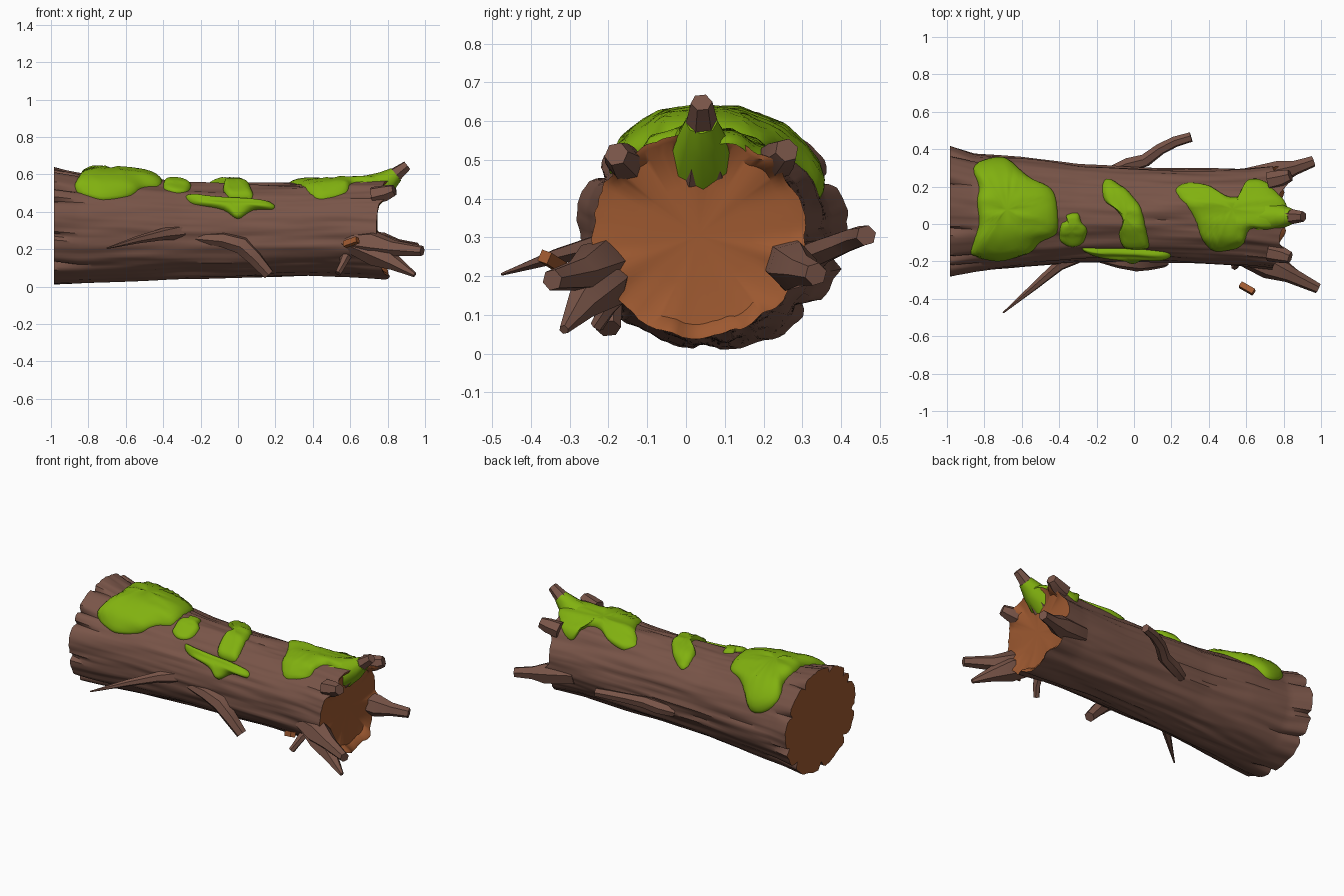
import bpy, bmesh, math
from mathutils import Vector, noise

if "Cube" in bpy.data.objects:
    bpy.data.objects.remove(bpy.data.objects["Cube"])

def material(name, rgb):
    m = bpy.data.materials.new(name)
    m.diffuse_color = (*rgb, 1)
    m.use_nodes = True
    m.node_tree.nodes["Principled BSDF"].inputs["Base Color"].default_value = m.diffuse_color
    return m

BARK = material("bark brown", (0.19, 0.09, 0.065))
WOOD = material("cut wood orange", (0.34, 0.10, 0.03))
MOSS = material("moss green", (0.22, 0.44, 0.005))

def finish(name, bm, mats, angle=40):
    bmesh.ops.recalc_face_normals(bm, faces=bm.faces)
    me = bpy.data.meshes.new(name)
    bm.to_mesh(me)
    bm.free()
    for m in mats:
        me.materials.append(m)
    ob = bpy.data.objects.new(name, me)
    bpy.context.collection.objects.link(ob)
    bpy.ops.object.select_all(action='DESELECT')
    ob.select_set(True)
    bpy.context.view_layer.objects.active = ob
    bpy.ops.object.shade_smooth_by_angle(angle=math.radians(angle))
    return ob

# Trunk outline: x, y min, y max, z min, z max
SECTIONS = [(-0.99, -0.28, 0.42, 0.012, 0.64), (-0.85, -0.255, 0.375, 0.015, 0.61),
            (-0.6, -0.23, 0.355, 0.03, 0.59), (-0.3, -0.205, 0.315, 0.045, 0.56),
            (0.0, -0.20, 0.30, 0.05, 0.55), (0.3, -0.21, 0.295, 0.055, 0.55),
            (0.6, -0.225, 0.295, 0.055, 0.56), (0.8, -0.25, 0.315, 0.045, 0.565)]
NOTCHES = [25, 62, 108, 138, 152, 190, 222, 268, 318, 345]   # split bark, left end
PEAKS = [(48, 0.06), (90, 0.07), (133, 0.06), (-15, 0.07), (205, 0.07), (255, 0.03), (300, 0.03)]

def section(x):
    x = min(max(x, -0.99), 0.8)
    for a, b in zip(SECTIONS, SECTIONS[1:]):
        if x <= b[0]:
            t = (x - a[0]) / (b[0] - a[0])
            y0, y1, z0, z1 = [a[i] + (b[i] - a[i]) * t for i in range(1, 5)]
            return (y0 + y1) / 2, (z0 + z1) / 2, (y1 - y0) / 2, (z1 - z0) / 2

def angle_gap(a, deg):
    return abs((math.degrees(a) - deg + 180) % 360 - 180)

def surface(x, a, lift=0.0):
    cy, cz, ry, rz = section(x)
    c, s = math.cos(a), math.sin(a)
    d = 0.014 * noise.noise((x * 1.7, 4 * c, 4 * s)) + 0.008 * noise.noise((x * 3, 10 * c, 10 * s + 7))
    fade = math.exp(-(x + 0.985) / 0.10)
    for n in NOTCHES:
        d -= 0.04 * fade * math.exp(-(angle_gap(a, n) / 2.6) ** 2)
    return Vector((x, cy + (ry + d + lift) * c, cz + (rz + d + lift) * s))

def right_end(a):
    x = 0.785 - 0.045 * math.cos(a) ** 2
    return x + sum(h * math.exp(-(angle_gap(a, p) / 9) ** 2) for p, h in PEAKS)

# Trunk with flat left cut and hollowed, jagged right end
N, M = 128, 60
bm = bmesh.new()
angles = [2 * math.pi * i / N for i in range(N)]
rings = []
for j in range(M + 1):
    u = (j / M) ** 1.2
    rings.append([bm.verts.new(surface(-0.985 + u * (right_end(a) + 0.985), a)) for a in angles])
cy, cz, _, _ = section(0.8)
for scale, depth in ((0.95, 0.1), (0.86, 0.75), (0.5, 1.0)):
    ring = []
    for a, v in zip(angles, rings[M]):
        x = v.co.x + (0.745 - v.co.x) * depth
        ring.append(bm.verts.new((x, cy + (v.co.y - cy) * scale, cz + (v.co.z - cz) * scale)))
    rings.append(ring)
for j in range(len(rings) - 1):
    for i in range(N):
        k = (i + 1) % N
        f = bm.faces.new((rings[j][i], rings[j][k], rings[j + 1][k], rings[j + 1][i]))
        f.material_index = 1 if j >= M else 0
for ring, x in ((rings[0], -0.98), (rings[-1], 0.745)):
    c = sum((v.co for v in ring), Vector()) / N
    mid = bm.verts.new((x, c.y, c.z))
    for i in range(N):
        bm.faces.new((ring[i], ring[(i + 1) % N], mid)).material_index = 1
finish("trunk", bm, [BARK, WOOD])

# Branches: tapered tubes along a path
def branch(name, pts, radii, mat=BARK, sides=6):
    pts = [Vector(p) for p in pts]
    bm = bmesh.new()
    rows = []
    for i, (p, r) in enumerate(zip(pts, radii)):
        d = (pts[min(i + 1, len(pts) - 1)] - pts[max(i - 1, 0)]).normalized()
        side = d.cross(Vector((0.1, 0.3, 1))).normalized()
        up = side.cross(d)
        rows.append([bm.verts.new(p + r * (side * math.cos(t) + up * math.sin(t)))
                     for t in [2 * math.pi * (k + 0.5) / sides for k in range(sides)]])
    for a, b in zip(rows, rows[1:]):
        for k in range(sides):
            n = (k + 1) % sides
            bm.faces.new((a[k], a[n], b[n], b[k]))
    bm.faces.new(rows[0])
    bm.faces.new(rows[-1])
    return finish(name, bm, [mat], 50)

branch("thin_branch", [(-0.25, -0.14, 0.30), (-0.4, -0.22, 0.28), (-0.54, -0.34, 0.25), (-0.7, -0.475, 0.205)],
       [0.05, 0.032, 0.02, 0.004])
branch("front_branch", [(-0.24, -0.17, 0.26), (-0.08, -0.195, 0.25), (0.02, -0.205, 0.22),
                        (0.09, -0.205, 0.15), (0.165, -0.20, 0.065)], [0.02, 0.042, 0.05, 0.042, 0.032])
branch("back_branch", [(-0.12, 0.28, 0.22), (-0.03, 0.315, 0.24), (0.06, 0.34, 0.26), (0.14, 0.40, 0.285),
                       (0.22, 0.44, 0.30), (0.305, 0.465, 0.305)], [0.03, 0.04, 0.036, 0.032, 0.03, 0.027])
branch("small_stub", [(0.58, -0.16, 0.17), (0.56, -0.20, 0.12), (0.535, -0.23, 0.07)], [0.03, 0.022, 0.018])
branch("loose_chip", [(0.57, -0.325, 0.225), (0.64, -0.365, 0.25)], [0.022, 0.022], WOOD, 4)

# Splinters round the broken right end
branch("top_splinter", [(0.70, 0.04, 0.50), (0.80, 0.04, 0.565), (0.905, 0.04, 0.648)], [0.09, 0.05, 0.028])
branch("back_splinter", [(0.60, 0.24, 0.25), (0.78, 0.275, 0.225), (0.86, 0.30, 0.215), (0.96, 0.335, 0.205)],
       [0.06, 0.066, 0.04, 0.03])
branch("front_splinter", [(0.55, -0.17, 0.24), (0.72, -0.22, 0.225), (0.83, -0.27, 0.205), (0.985, -0.345, 0.19)],
       [0.04, 0.075, 0.045, 0.028])
branch("low_splinter", [(0.58, -0.17, 0.24), (0.74, -0.22, 0.18), (0.84, -0.27, 0.125), (0.945, -0.315, 0.062)],
       [0.05, 0.075, 0.042, 0.013])
for name, y, z, oy in (("front_corner_splinter", -0.15, 0.485, -0.03), ("back_corner_splinter", 0.23, 0.495, 0.03)):
    branch(name, [(0.72, y, z), (0.79, y + oy * 0.5, z + 0.015), (0.835, y + oy, z + 0.03)], [0.05, 0.045, 0.032])

# Moss patches: outlines laid on the trunk and domed outwards
def moss(name, outline, thick, side=False):
    flat = []
    for x, v in outline:
        cy, cz, ry, rz = section(x)
        if side:
            a = math.pi - math.asin((v - cz) / rz)
        else:
            a = math.acos(max(-0.95, min(0.95, (v - cy) / ry)))
        flat.append(Vector((x, a)))
    n, curve = len(flat), []
    for i in range(n):          # closed Catmull-Rom smoothing
        p0, p1, p2, p3 = [flat[(i + k) % n] for k in (-1, 0, 1, 2)]
        for t in (0, 0.25, 0.5, 0.75):
            curve.append(0.5 * (2 * p1 + (p2 - p0) * t + (2 * p0 - 5 * p1 + 4 * p2 - p3) * t * t
                                + (3 * p1 - p0 - 3 * p2 + p3) * t ** 3))
    mid = sum(curve, Vector((0, 0))) / len(curve)
    bm = bmesh.new()
    rows = []
    for s in (1, 0.985, 0.95, 0.88, 0.78, 0.65, 0.5, 0.35, 0.18):
        h = -0.012 + (thick + 0.012) * math.sqrt(1 - s ** 5)
        row = []
        for p in curve:
            q = mid + (p - mid) * s
            row.append(bm.verts.new(surface(q.x, q.y, h)))
        rows.append(row)
    m = len(curve)
    for a, b in zip(rows, rows[1:]):
        for k in range(m):
            bm.faces.new((a[k], a[(k + 1) % m], b[(k + 1) % m], b[k]))
    c = bm.verts.new(surface(mid.x, mid.y, thick))
    for k in range(m):
        bm.faces.new((rows[-1][k], rows[-1][(k + 1) % m], c))
    finish(name, bm, [MOSS], 60)

moss("large_moss", [(-0.86, 0.30), (-0.80, 0.345), (-0.70, 0.35), (-0.62, 0.30), (-0.54, 0.24), (-0.44, 0.19),
                    (-0.41, 0.10), (-0.41, -0.05), (-0.50, -0.10), (-0.57, -0.16), (-0.70, -0.195),
                    (-0.78, -0.195), (-0.87, -0.17), (-0.86, -0.10), (-0.83, 0.0), (-0.84, 0.12), (-0.83, 0.2)], 0.045)
moss("small_moss", [(-0.40, -0.06), (-0.39, 0.0), (-0.36, 0.02), (-0.36, 0.05), (-0.30, 0.06), (-0.28, 0.01),
                    (-0.25, -0.03), (-0.27, -0.10), (-0.33, -0.12), (-0.39, -0.10)], 0.025)
moss("middle_moss", [(-0.17, 0.21), (-0.14, 0.24), (-0.06, 0.20), (0.0, 0.14), (0.04, 0.08), (0.07, -0.05),
                     (0.08, -0.13), (0.02, -0.14), (-0.05, -0.13), (-0.08, -0.06), (-0.06, 0.02),
                     (-0.10, 0.08), (-0.16, 0.13)], 0.03)
moss("front_moss", [(-0.28, 0.485), (-0.20, 0.48), (-0.05, 0.47), (0.05, 0.465), (0.18, 0.45), (0.19, 0.415),
                    (0.08, 0.41), (0.0, 0.36), (-0.08, 0.41), (-0.24, 0.445)], 0.035, True)
moss("right_moss", [(0.22, 0.17), (0.25, 0.21), (0.30, 0.22), (0.40, 0.20), (0.50, 0.15), (0.58, 0.16),
                    (0.62, 0.24), (0.68, 0.24), (0.77, 0.17), (0.82, 0.09), (0.80, 0.0), (0.72, -0.03),
                    (0.62, -0.03), (0.58, -0.12), (0.50, -0.15), (0.42, -0.15), (0.36, -0.08), (0.31, 0.05)], 0.028)
branch("splinter_moss", [(0.68, 0.04, 0.495), (0.79, 0.04, 0.555), (0.845, 0.04, 0.60)], [0.1, 0.065, 0.042], MOSS, 8)
